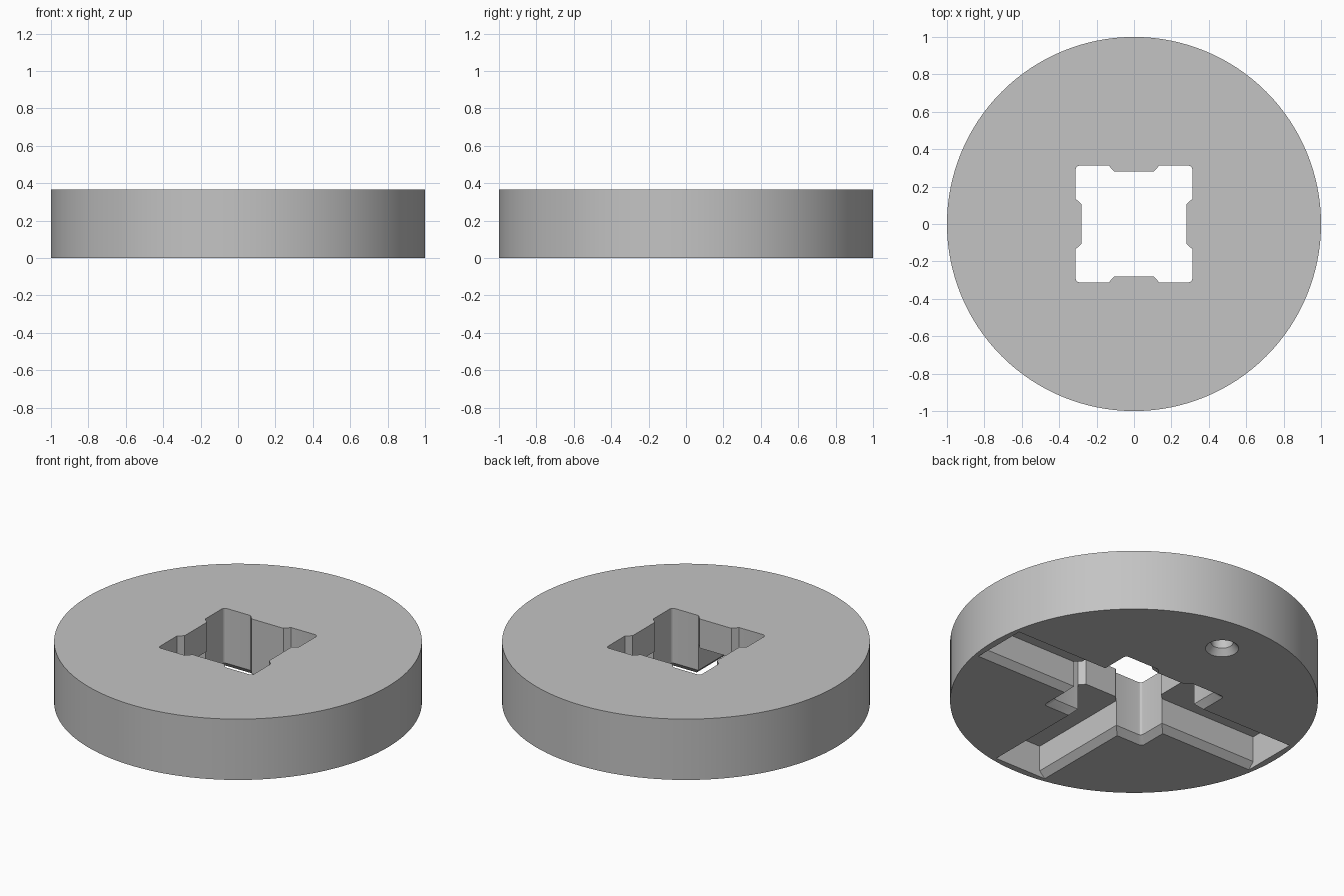
import bpy
import bmesh
from math import cos, sin, pi, radians
from mathutils import Matrix

HEIGHT = 0.365
BEVEL = 0.036       # chamfer along the underside openings
BELOW = 0.05        # how far cutters reach under the disc
SLOT_DEPTH = 0.19

if "Cube" in bpy.data.objects:
    bpy.data.objects.remove(bpy.data.objects["Cube"], do_unlink=True)

grey = bpy.data.materials.new("plain grey")
grey.use_nodes = True
colour = (0.55, 0.55, 0.55, 1)
grey.diffuse_color = colour
grey.node_tree.nodes["Principled BSDF"].inputs["Base Color"].default_value = colour


def loft(name, sections, angle=0):
    """Closed solid through matching outlines, each given as (height, points)."""
    bm = bmesh.new()
    rings = [[bm.verts.new((x, y, z)) for x, y in pts] for z, pts in sections]
    for low, high in zip(rings, rings[1:]):
        for i in range(len(low)):
            j = (i + 1) % len(low)
            bm.faces.new((low[i], low[j], high[j], high[i]))
    bm.faces.new(rings[0][::-1])
    bm.faces.new(rings[-1])
    bmesh.ops.rotate(bm, verts=bm.verts, matrix=Matrix.Rotation(angle, 3, 'Z'))
    bmesh.ops.recalc_face_normals(bm, faces=bm.faces)
    mesh = bpy.data.meshes.new(name)
    bm.to_mesh(mesh)
    bm.free()
    mesh.materials.append(grey)
    obj = bpy.data.objects.new(name, mesh)
    bpy.context.collection.objects.link(obj)
    return obj


def circle(radius, count, cy=0):
    return [(radius * cos(2 * pi * i / count), cy + radius * sin(2 * pi * i / count))
            for i in range(count)]


def socket(grow):
    """Square outline with rounded corners and a rib in each side."""
    half, rib, r = 0.312 + grow, 0.28 + grow, 0.02
    inner, outer = 0.105 - 0.4 * grow, 0.135 - 0.4 * grow
    side = [(half, -outer), (rib, -inner), (rib, inner), (half, outer)]
    side += [(half - r + r * cos(a), half - r + r * sin(a))
             for a in (radians(d) for d in (0, 30, 60, 90))]
    turns = ((1, 0), (0, 1), (-1, 0), (0, -1))
    return [(x * c - y * s, x * s + y * c) for c, s in turns for x, y in side]


def slot(grow):
    half = 0.136 + grow
    return [(0, -half), (0.96, -half), (0.96, half), (0, half)]


def flared(outline, top):
    """Sections for a cutter that widens towards the underside."""
    return [(-BELOW, outline(BEVEL + BELOW)), (BEVEL, outline(0)), (top, outline(0))]


# Round body
disc = loft("disc_body", [(0, circle(1, 128)), (HEIGHT, circle(1, 128))])

# Central through hole, three underside slots and a blind round hole
cutters = [loft("socket_cutter", flared(socket, HEIGHT + BELOW))]
for name, angle in (("left", 0), ("right", pi), ("front", -pi / 2)):
    cutters.append(loft(name + "_slot_cutter", flared(slot, SLOT_DEPTH), angle))
cutters.append(loft("round_hole_cutter",
                    flared(lambda grow: circle(0.06 + 0.85 * grow, 32, 0.745), SLOT_DEPTH)))

bpy.ops.object.select_all(action='DESELECT')
bpy.context.view_layer.objects.active = disc
disc.select_set(True)
for cutter in cutters:
    cutter.hide_render = True
    cut = disc.modifiers.new(cutter.name, 'BOOLEAN')
    cut.operation = 'DIFFERENCE'
    cut.solver = 'EXACT'
    cut.object = cutter
    bpy.ops.object.modifier_apply(modifier=cut.name)
    bpy.data.objects.remove(cutter, do_unlink=True)

bpy.ops.object.shade_smooth_by_angle(angle=radians(25))
